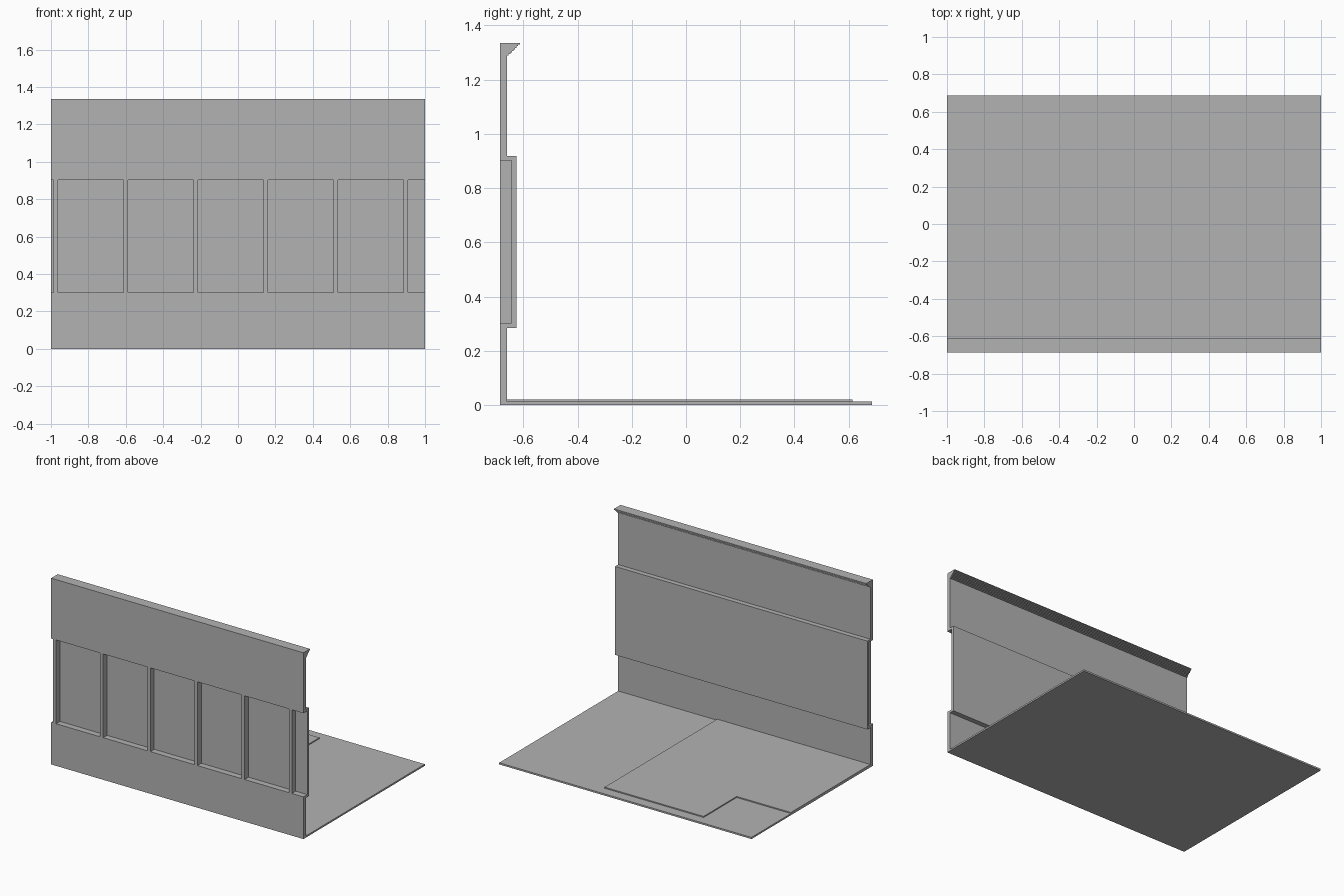
import bpy
import bmesh
from mathutils import Matrix, Vector

if "Cube" in bpy.data.objects:
    bpy.data.objects.remove(bpy.data.objects["Cube"], do_unlink=True)

# Single plain grey
grey = bpy.data.materials.new("plain grey")
grey.use_nodes = True
GREY = (0.45, 0.45, 0.45, 1)
grey.diffuse_color = GREY
grey.node_tree.nodes["Principled BSDF"].inputs["Base Color"].default_value = GREY


def finish(bm, name):
    bmesh.ops.recalc_face_normals(bm, faces=bm.faces[:])
    mesh = bpy.data.meshes.new(name)
    bm.to_mesh(mesh)
    bm.free()
    mesh.materials.append(grey)
    obj = bpy.data.objects.new(name, mesh)
    bpy.context.collection.objects.link(obj)
    return obj


def prism(name, points, depth):
    """Extrude a closed outline of 3D points along the depth vector."""
    bm = bmesh.new()
    face = bm.faces.new([bm.verts.new(p) for p in points])
    ext = bmesh.ops.extrude_face_region(bm, geom=[face])
    moved = [v for v in ext["geom"] if isinstance(v, bmesh.types.BMVert)]
    bmesh.ops.translate(bm, verts=moved, vec=Vector(depth))
    return finish(bm, name)


def add_box(bm, low, high):
    low, high = Vector(low), Vector(high)
    size = Matrix.Diagonal((*(high - low), 1))
    bmesh.ops.create_cube(bm, size=1, matrix=Matrix.Translation((low + high) / 2) @ size)


FRONT, BACK, BULGE, LIP = -0.687, -0.66, -0.625, -0.613
TOP = 1.335

# Wall cross-section: thick middle band and a stepped overhang at the top
profile = [(FRONT, 0), (BACK, 0), (BACK, 0.284), (BULGE, 0.284),
           (BULGE, 0.918), (BACK, 0.918)]
STEPS = 8
run = (LIP - BACK) / STEPS
for i in range(STEPS):
    z = TOP - (STEPS - i) * 0.0058
    profile += [(BACK + i * run, z), (BACK + (i + 1) * run, z)]
profile += [(LIP, TOP), (FRONT, TOP)]
wall = prism("wall", [(-1, y, z) for y, z in profile], (2, 0, 0))

# Row of recessed panels, running out past both ends
bm = bmesh.new()
PITCH, PANEL = 0.374, 0.35
for i in range(-1, 6):
    x = -0.962 + i * PITCH
    add_box(bm, (x, -0.75, 0.302), (x + PANEL, -0.643, 0.902))
cutter = finish(bm, "panel_cutter")
cutter.hide_render = True
cut = wall.modifiers.new("recessed panels", "BOOLEAN")
cut.operation = "DIFFERENCE"
cut.solver = "EXACT"
cut.object = cutter
bpy.context.view_layer.objects.active = wall
bpy.ops.object.modifier_apply(modifier=cut.name)
bpy.data.objects.remove(cutter, do_unlink=True)

# Floor slab behind the wall
bm = bmesh.new()
add_box(bm, (-1, BACK, 0), (1, 0.687, 0.012))
finish(bm, "floor")

# Raised floor plate with a notched corner
outline = [(-1, BACK), (0.215, BACK), (0.215, 0.615),
           (-0.57, 0.615), (-0.57, 0.24), (-1, 0.24)]
prism("raised_floor", [(x, y, 0.012) for x, y in outline], (0, 0, 0.008))
